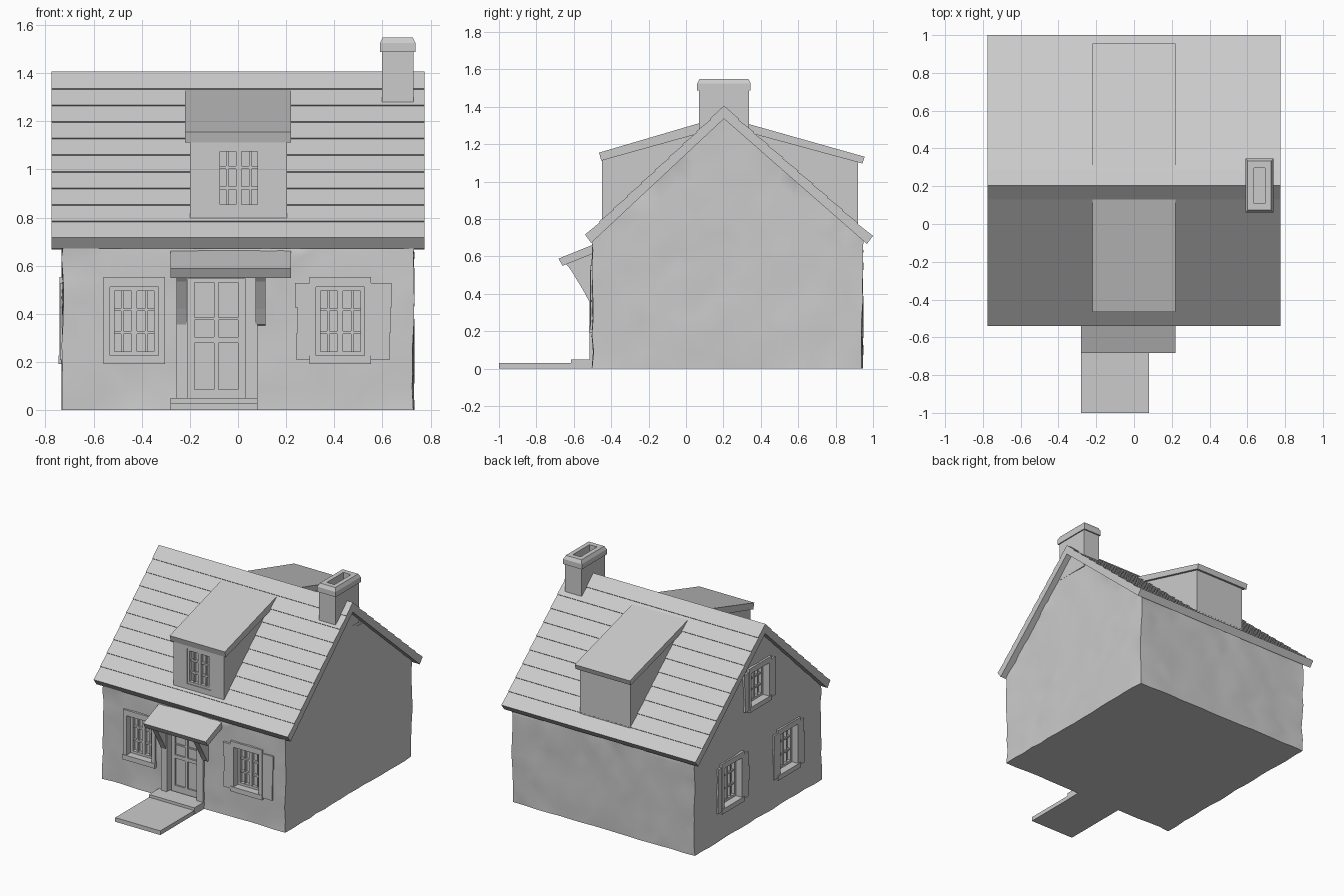
import bpy, bmesh, math, random
from mathutils import Vector, Matrix

if "Cube" in bpy.data.objects:
    bpy.data.objects.remove(bpy.data.objects["Cube"])

random.seed(4)


def make(name, bm, matrix=None):
    bmesh.ops.recalc_face_normals(bm, faces=bm.faces)
    me = bpy.data.meshes.new(name)
    bm.to_mesh(me)
    bm.free()
    ob = bpy.data.objects.new(name, me)
    bpy.context.collection.objects.link(ob)
    if matrix:
        ob.matrix_world = matrix
    return ob


def add_box(bm, x0, x1, y0, y1, z0, z1):
    m = Matrix.Translation(((x0 + x1) / 2, (y0 + y1) / 2, (z0 + z1) / 2))
    bmesh.ops.create_cube(bm, size=1, matrix=m @ Matrix.Diagonal((x1 - x0, y1 - y0, z1 - z0, 1)))


def boxes(name, dims, matrix=None):
    bm = bmesh.new()
    for d in dims:
        add_box(bm, *d)
    return make(name, bm, matrix)


def prism_bm(pts, x0, x1):
    """Extrude a (y, z) outline along x."""
    bm = bmesh.new()
    f = bm.faces.new([bm.verts.new((x0, y, z)) for y, z in pts])
    r = bmesh.ops.extrude_face_region(bm, geom=[f])
    bmesh.ops.translate(bm, vec=(x1 - x0, 0, 0),
                        verts=[g for g in r['geom'] if isinstance(g, bmesh.types.BMVert)])
    return bm


def prism(name, pts, x0, x1):
    return make(name, prism_bm(pts, x0, x1))


def cut(target, dims, matrix=None):
    cutter = boxes("cutter", [dims], matrix)
    cutter.hide_render = True
    mod = target.modifiers.new("opening", 'BOOLEAN')
    mod.operation, mod.solver, mod.object = 'DIFFERENCE', 'EXACT', cutter
    bpy.context.view_layer.objects.active = target
    bpy.ops.object.modifier_apply(modifier=mod.name)
    bpy.data.objects.remove(cutter)


# Stone body: gable prism, sliced into a grid and roughened
bm = prism_bm([(-0.5, 0), (0.943, 0), (0.943, 0.69), (0.203, 1.36), (-0.5, 0.69)], -0.728, 0.728)
for axis, lo, n in ((0, -0.728, 16), (1, -0.5, 16), (2, 0, 14)):
    for i in range(1, n):
        co, no = Vector(), Vector()
        co[axis], no[axis] = lo + i * 0.0905, 1
        bmesh.ops.bisect_plane(bm, geom=bm.verts[:] + bm.edges[:] + bm.faces[:],
                               plane_co=co, plane_no=no)
for v in bm.verts:
    v.co.x += random.uniform(-0.006, 0.006)
    v.co.y += random.uniform(-0.006, 0.006)
bmesh.ops.triangulate(bm, faces=bm.faces)
body = make("stone_walls", bm)

# Main roof: slab with stepped shingle courses
RIDGE = Vector((0.203, 1.406))


def courses(eave, n=10, step=0.006):
    out = []
    d = eave - RIDGE
    nrm = Vector((d.y, -d.x)).normalized()
    if nrm.y > 0:
        nrm = -nrm
    for i in range(1, n + 1):
        if i > 1:
            out.append(RIDGE + d * ((i - 1) / n) + nrm * step)
        out.append(RIDGE + d * (i / n))
    return out


front, back = courses(Vector((-0.54, 0.717))), courses(Vector((1.0, 0.71)))
outline = front[::-1] + [RIDGE] + back + [Vector((0.967, 0.667)), Vector((0.203, 1.336)),
                                         Vector((-0.507, 0.672))]
prism("shingle_roof", outline, -0.775, 0.775)

# Dormers with lean-to roofs
dormer = prism("front_dormer_walls", [(-0.45, 0.75), (-0.45, 1.135), (0.1, 1.29), (0.1, 0.75)],
               -0.2, 0.203)
prism("front_dormer_roof", [(-0.465, 1.155), (-0.453, 1.112), (0.15, 1.28), (0.13, 1.33)],
      -0.22, 0.22)
prism("back_dormer_walls", [(0.92, 0.72), (0.92, 1.12), (0.3, 1.28), (0.3, 0.72)], -0.2, 0.203)
prism("back_dormer_roof", [(0.955, 1.133), (0.943, 1.097), (0.27, 1.28), (0.285, 1.322)],
      -0.22, 0.22)


# Windows, built facing -y and turned onto their wall
def window(name, wall, loc, turn, w, h, depth=0.06, surround=True, wings=(0, 0)):
    m = Matrix.Translation(loc) @ Matrix.Rotation(turn, 4, 'Z')
    a, b, t = w / 2, h / 2, 0.017
    cut(wall, (-a, a, -0.1, depth, -b, b), m)
    y0, y1 = depth - 0.025, depth + 0.005
    parts = [(-a, -a + t, y0, y1, -b, b), (a - t, a, y0, y1, -b, b),
             (-a, a, y0, y1, b - t, b), (-a, a, y0, y1, -b, -b + t),
             (-0.011, 0.011, y0 + 0.002, y1, -b, b)]
    for k in (-1, 1):
        z = k * h / 6
        parts.append((-a, a, y0 + 0.008, y1, z - 0.006, z + 0.006))
        parts.append((k * a / 2 - 0.005, k * a / 2 + 0.005, y0 + 0.008, y1, -b, b))
    boxes(name + "_sash", parts, m)
    if not surround:
        return
    # Stone surround with uneven side blocks
    s, p = 0.028, -0.014
    stones = [(-a - s, a + s, p, 0.02, b, b + 0.04), (-a - s, a + s, p - 0.004, 0.02, -b - 0.035, -b),
              (-a - s, -a, p, 0.02, -b, b), (a, a + s, p, 0.02, -b, b)]
    for side, width in zip((-1, 1), wings):
        if width:
            for z0, z1 in ((-b - 0.02, -b * 0.35), (-b * 0.35, b * 0.4), (b * 0.4, b + 0.015)):
                e = a + s + width * random.uniform(0.75, 1.0)
                x0, x1 = sorted((side * (a + s - 0.005), side * e))
                stones.append((x0, x1, p + 0.003, 0.02, z0, z1))
    boxes(name + "_surround", stones, m)


window("front_left_window", body, (-0.431, -0.5, 0.37), 0, 0.2, 0.285, wings=(0, 0))
window("front_right_window", body, (0.425, -0.5, 0.37), 0, 0.2, 0.285, wings=(0.065, 0.085))
for nm, y, z, h in (("side_back", 0.52, 0.37, 0.285), ("side_front", -0.12, 0.37, 0.285),
                    ("gable", 0.21, 0.96, 0.24)):
    window(nm + "_window", body, (-0.728, y, z), -math.pi / 2, 0.2, h, wings=(0.05, 0.06))
window("dormer_window", dormer, (0.003, -0.45, 0.965), 0, 0.19, 0.255, depth=0.03, surround=False)

# Door: recessed slab, raised rails and planks, side posts
cut(body, (-0.21, 0.032, -0.6, -0.44, 0.04, 0.55))
y0, y1 = -0.462, -0.435
boxes("door", [(-0.21, 0.032, -0.45, -0.43, 0.04, 0.55),
               (-0.21, -0.18, y0, y1, 0.04, 0.55), (0.0, 0.032, y0, y1, 0.04, 0.55),
               (-0.18, 0.0, y0, y1, 0.04, 0.085), (-0.18, 0.0, y0, y1, 0.28, 0.305),
               (-0.18, 0.0, y0, y1, 0.53, 0.55), (-0.1, -0.08, y0, y1, 0.085, 0.53),
               (-0.18, 0.0, y0 + 0.004, y1, 0.375, 0.385)])
boxes("door_frame", [(-0.255, -0.208, -0.515, -0.45, 0.04, 0.56),
                     (0.03, 0.08, -0.515, -0.45, 0.04, 0.56),
                     (-0.255, 0.08, -0.515, -0.45, 0.548, 0.58)])

# Porch hood and its brackets
prism("porch_hood", [(-0.48, 0.67), (-0.682, 0.588), (-0.66, 0.55), (-0.48, 0.622)], -0.28, 0.22)
for nm, x in (("left", -0.255), ("right", 0.073)):
    prism(nm + "_hood_bracket", [(-0.645, 0.562), (-0.49, 0.625), (-0.49, 0.35), (-0.515, 0.355),
                                 (-0.55, 0.42), (-0.62, 0.535)], x, x + 0.042)

# Doorstep and path
boxes("doorstep", [(-0.28, 0.082, -0.615, -0.48, 0, 0.05)])
boxes("front_path", [(-0.28, 0.08, -1.0, -0.6, 0, 0.03)])

# Chimney: stacked rectangular rings ending in a flue recess
bm = bmesh.new()
prev = None
for hx, hy, z in ((.066, .133, 1.2), (.066, .133, 1.488), (.074, .143, 1.488), (.074, .143, 1.525),
                  (.062, .13, 1.549), (.03, .094, 1.549), (.03, .094, 1.46)):
    ring = [bm.verts.new((0.664 + sx * hx, 0.203 + sy * hy, z))
            for sx, sy in ((-1, -1), (1, -1), (1, 1), (-1, 1))]
    if prev:
        for i in range(4):
            j = (i + 1) % 4
            bm.faces.new((prev[i], prev[j], ring[j], ring[i]))
    else:
        bm.faces.new(ring[::-1])
    prev = ring
bm.faces.new(prev)
make("chimney", bm)

# Soften the rough stone while keeping corners crisp
bpy.ops.object.select_all(action='DESELECT')
body.select_set(True)
bpy.context.view_layer.objects.active = body
bpy.ops.object.shade_smooth_by_angle(angle=math.radians(35))
